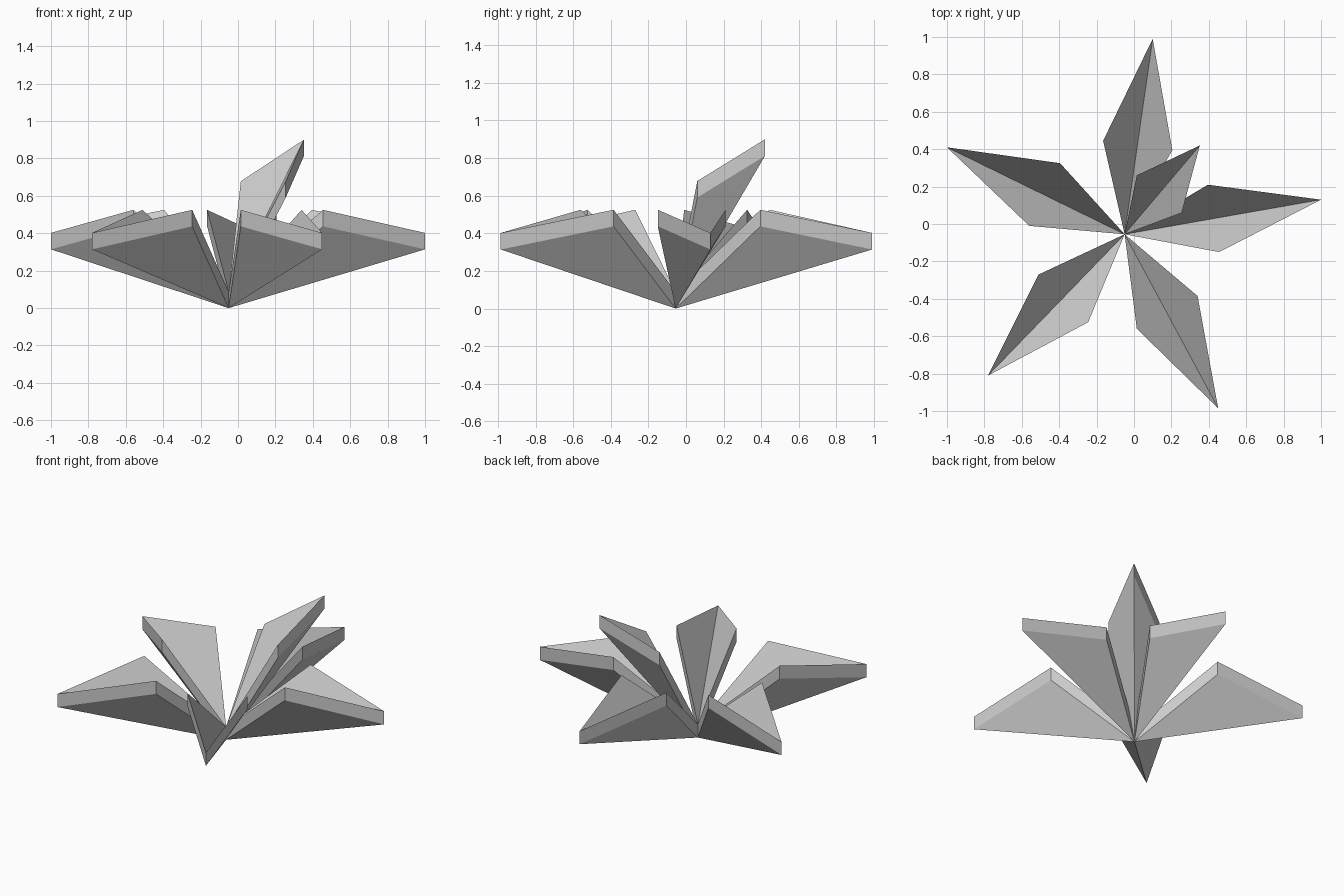
import bpy
import bmesh
from mathutils import Vector

cube = bpy.data.objects.get("Cube")
if cube:
    bpy.data.objects.remove(cube)

# Single flat grey
grey = bpy.data.materials.new("leaf grey")
grey.use_nodes = True
colour = (0.6, 0.6, 0.6, 1)
grey.diffuse_color = colour
grey.node_tree.nodes["Principled BSDF"].inputs["Base Color"].default_value = colour

ROOT = Vector((-0.05, -0.055, 0))
THICK = Vector((0, 0, 0.088))


def leaf(name, tip, right, left, tip_z=0.314, side_z=0.437):
    """Kite-shaped leaf folded along its midrib and thickened straight up."""
    bm = bmesh.new()
    outline = [ROOT, Vector((*right, side_z)), Vector((*tip, tip_z)), Vector((*left, side_z))]
    low = [bm.verts.new(p) for p in outline]
    high = [bm.verts.new(p + THICK) for p in outline]
    # Two halves above and below the midrib
    for a, b, c in ((0, 1, 2), (0, 2, 3)):
        bm.faces.new((high[a], high[b], high[c]))
        bm.faces.new((low[c], low[b], low[a]))
    # Rim
    for i in range(4):
        j = (i + 1) % 4
        bm.faces.new((low[i], low[j], high[j], high[i]))
    mesh = bpy.data.meshes.new(name)
    bm.to_mesh(mesh)
    bm.free()
    mesh.materials.append(grey)
    bpy.context.collection.objects.link(bpy.data.objects.new(name, mesh))


# Five spreading leaves and one upright leaf
leaf("back_leaf", (0.1, 0.99), (0.205, 0.395), (-0.165, 0.445))
leaf("left_leaf", (1.0, 0.13), (0.455, -0.15), (0.395, 0.21))
leaf("front_left_leaf", (0.45, -0.985), (0.015, -0.56), (0.34, -0.385))
leaf("front_right_leaf", (-0.78, -0.81), (-0.51, -0.27), (-0.245, -0.525))
leaf("right_leaf", (-1.0, 0.41), (-0.395, 0.325), (-0.56, -0.01))
leaf("upright_leaf", (0.352, 0.42), (0.255, 0.06), (0.015, 0.26), 0.812, 0.59)
